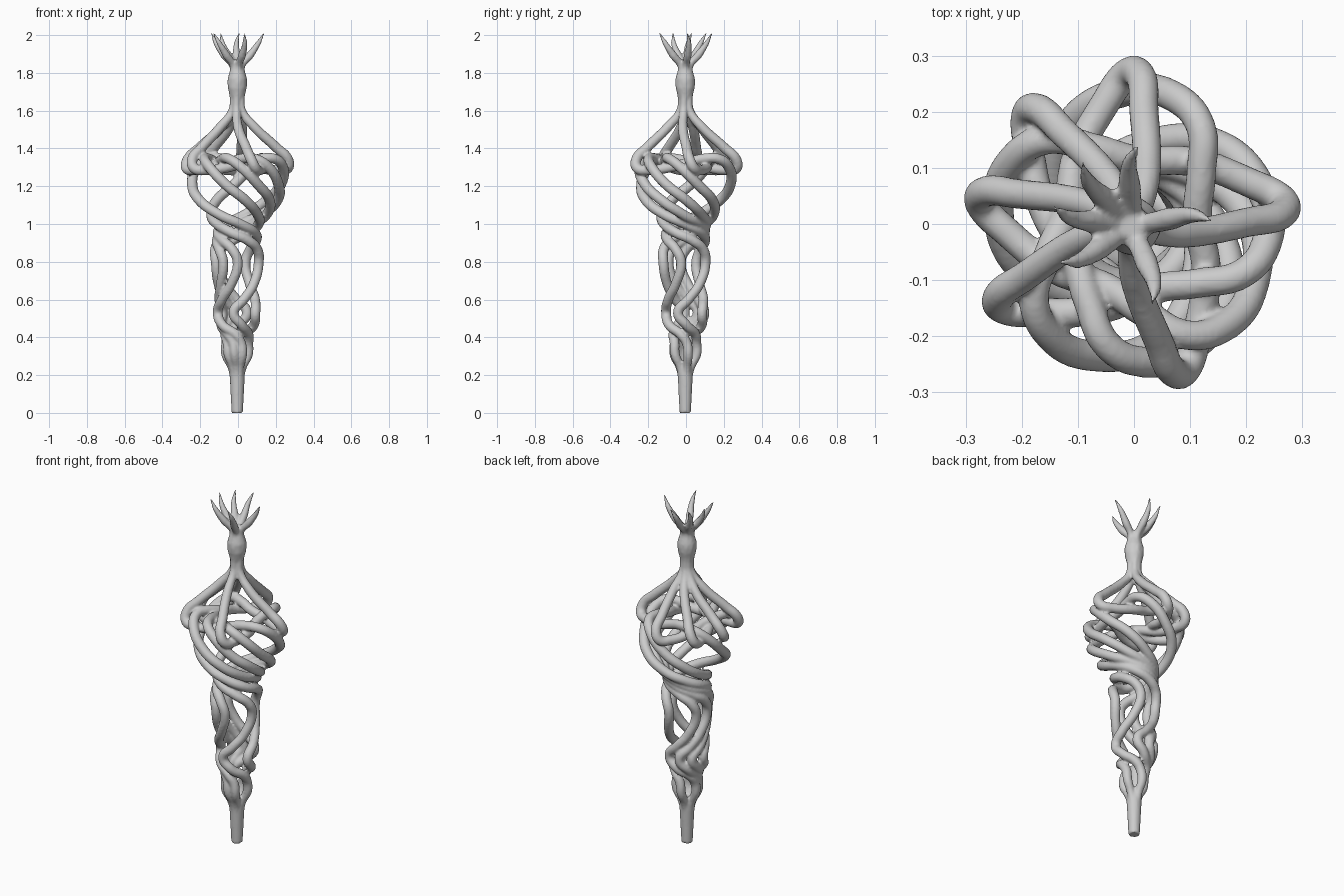
import bpy, bmesh, math

if "Cube" in bpy.data.objects:
    bpy.data.objects.remove(bpy.data.objects["Cube"])

# One strand, top to bottom: (radius from axis, angle in degrees, height, tube radius)
STRAND = [
    (.142, -2, 2.012, .004), (.112, 4, 1.955, .014), (.070, 5, 1.895, .021),
    (.024, 0, 1.835, .018), (.030, -10, 1.75, .024), (.020, -25, 1.66, .020),
    (.026, -25, 1.60, .022), (.095, -14, 1.51, .026), (.207, -4, 1.405, .027),
    (.270, -1, 1.34, .028), (.271, 4, 1.295, .028), (.225, 14, 1.285, .027),
    (.155, 42, 1.30, .027), (.118, 80, 1.325, .027), (.155, 110, 1.345, .027),
    (.215, 128, 1.345, .027), (.243, 145, 1.30, .028), (.240, 167, 1.21, .028),
    (.212, 194, 1.125, .028), (.155, 226, 1.05, .027), (.113, 272, 1.00, .027),
    (.104, 325, .955, .027), (.108, 376, .912, .027), (.117, 408, .865, .027),
    (.116, 422, .80, .027), (.100, 402, .68, .026), (.096, 364, .60, .026),
    (.103, 332, .53, .027), (.088, 358, .465, .026), (.064, 412, .415, .026),
    (.060, 440, .37, .026), (.060, 448, .31, .025), (.033, 450, .25, .022),
    (.022, 452, .21, .021), (.017, 454, .11, .019), (.012, 455, .00, .018)]
ANGLES = [6, 88, 130, 168, 209, 287]
CENTRE = -.004


def strand(turn):
    cu = bpy.data.curves.new("strand", 'CURVE')
    cu.dimensions = '3D'
    cu.bevel_depth = 1
    cu.bevel_resolution = 4
    cu.resolution_u = 8
    cu.use_fill_caps = True
    sp = cu.splines.new('BEZIER')
    sp.bezier_points.add(len(STRAND) - 1)
    for p, (r, a, z, t) in zip(sp.bezier_points, STRAND):
        a = math.radians(a + turn)
        p.co = (r * math.cos(a) + CENTRE, r * math.sin(a) + CENTRE, z)
        p.radius = t
        p.handle_left_type = p.handle_right_type = 'AUTO'
    ob = bpy.data.objects.new("strand", cu)
    bpy.context.collection.objects.link(ob)
    return ob


def lathe(name, profile, n=24):
    bm = bmesh.new()
    rings = [[bm.verts.new((r * math.cos(i * math.tau / n) + CENTRE,
                            r * math.sin(i * math.tau / n) + CENTRE, z))
              for i in range(n)] for r, z in profile]
    for lo, hi in zip(rings, rings[1:]):
        for i in range(n):
            j = (i + 1) % n
            bm.faces.new((lo[i], lo[j], hi[j], hi[i]))
    bm.faces.new(rings[0][::-1])
    bm.faces.new(rings[-1])
    me = bpy.data.meshes.new(name)
    bm.to_mesh(me)
    bm.free()
    ob = bpy.data.objects.new(name, me)
    bpy.context.collection.objects.link(ob)
    return ob


# Six identical strands, unevenly spaced round the axis
strands = [strand(a) for a in ANGLES]

# Solid handle and neck where the strands fuse
handle = lathe("handle", [(.030, 0), (.035, .1), (.040, .2), (.040, .24), (.026, .27)])
neck = lathe("neck", [(.022, 1.61), (.034, 1.66), (.050, 1.72), (.051, 1.77),
                      (.036, 1.82), (.034, 1.845), (.020, 1.87)])

# Fuse everything into one smooth twisted staff
bpy.ops.object.select_all(action='DESELECT')
for ob in strands:
    ob.select_set(True)
bpy.context.view_layer.objects.active = strands[0]
bpy.ops.object.convert(target='MESH')
parts = list(bpy.context.selected_objects) + [handle, neck]
for ob in parts:
    ob.select_set(True)
bpy.context.view_layer.objects.active = parts[0]
bpy.ops.object.join()
staff = bpy.context.object
staff.name = "twisted_staff"

# Trim the slightly tilted strand ends flat at the ground
bm = bmesh.new()
bm.from_mesh(staff.data)
for v in bm.verts:
    v.co.z = max(v.co.z, 0)
bm.to_mesh(staff.data)
bm.free()

remesh = staff.modifiers.new("fuse", 'REMESH')
remesh.mode = 'VOXEL'
remesh.voxel_size = .0065
remesh.use_smooth_shade = True
smooth = staff.modifiers.new("soften", 'SMOOTH')
smooth.factor = .5
smooth.iterations = 3
